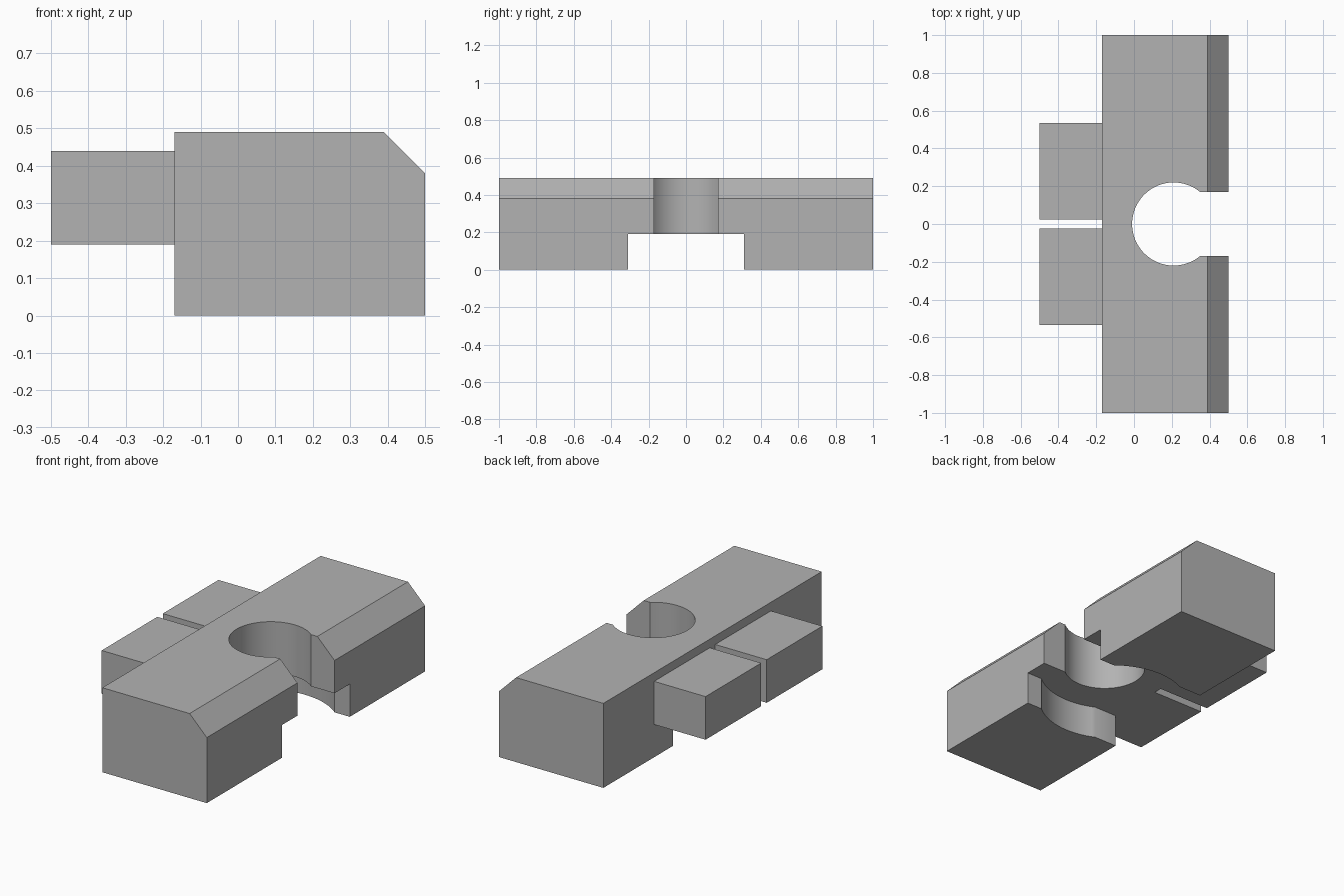
import bpy, bmesh
from math import asin, acos, cos, sin, pi
from mathutils import Vector

old = bpy.data.objects.get("Cube")
if old:
    bpy.data.objects.remove(old, do_unlink=True)

grey = bpy.data.materials.new("plain_grey")
grey.use_nodes = True
grey.diffuse_color = (0.45, 0.45, 0.45, 1)
grey.node_tree.nodes["Principled BSDF"].inputs["Base Color"].default_value = (0.45, 0.45, 0.45, 1)


def prism(name, outline, direction):
    """Extrude a closed outline of 3D points along a direction."""
    bm = bmesh.new()
    face = bm.faces.new([bm.verts.new(p) for p in outline])
    new = bmesh.ops.extrude_face_region(bm, geom=[face])["geom"]
    bmesh.ops.translate(bm, vec=Vector(direction),
                        verts=[v for v in new if isinstance(v, bmesh.types.BMVert)])
    bmesh.ops.recalc_face_normals(bm, faces=bm.faces)
    mesh = bpy.data.meshes.new(name)
    bm.to_mesh(mesh)
    bm.free()
    mesh.materials.append(grey)
    obj = bpy.data.objects.new(name, mesh)
    bpy.context.collection.objects.link(obj)
    return obj


def arc(cx, r, start, end, steps):
    """Points on a circle centred on the x axis."""
    angles = [start + (end - start) * i / steps for i in range(steps + 1)]
    return [(cx + r * cos(a), r * sin(a)) for a in angles]


def select_only(obj):
    bpy.ops.object.select_all(action="DESELECT")
    obj.select_set(True)
    bpy.context.view_layer.objects.active = obj


def cut(target, cutter):
    cutter.hide_render = True
    mod = target.modifiers.new("cut", "BOOLEAN")
    mod.operation, mod.solver, mod.object = "DIFFERENCE", "EXACT", cutter
    select_only(target)
    bpy.ops.object.modifier_apply(modifier=mod.name)
    bpy.data.objects.remove(cutter, do_unlink=True)


# Main bar with one chamfered long edge
BACK, FRONT, TOP, SHELF = -0.17, 0.5, 0.49, 0.19
section = [(BACK, 0), (FRONT, 0), (FRONT, 0.38), (0.39, TOP), (BACK, TOP)]
body = prism("body", [(x, -1, z) for x, z in section], (0, 2, 0))

# Round opening with a slot through the chamfered side
a = asin(0.17 / 0.22)
keyhole = [(0.7, 0.17)] + arc(0.21, 0.22, a, 2 * pi - a, 56) + [(0.7, -0.17)]
cut(body, prism("keyhole_cutter", [(x, y, -0.2) for x, y in keyhole], (0, 0, 1)))

# Underside channel with bulged side walls
side = [(0.7, 0.31)] + arc(0.15, 0.4, asin(0.31 / 0.4), pi - asin(0.36 / 0.4), 24) + [(-0.4, 0.36)]
channel = side + [(x, -y) for x, y in reversed(side)]
cut(body, prism("channel_cutter", [(x, y, -0.2) for x, y in channel], (0, 0, 0.2 + SHELF)))

# Pair of tabs on the back side
parts = [body]
for name, s in (("rear_tab", 1), ("front_tab", -1)):
    plan = [(-0.5, 0.025), (BACK, 0.025), (BACK, 0.535), (-0.5, 0.535)]
    parts.append(prism(name, [(x, s * y, SHELF) for x, y in plan], (0, 0, 0.25)))

for obj in parts:
    select_only(obj)
    bpy.ops.object.shade_smooth_by_angle(angle=0.45)
